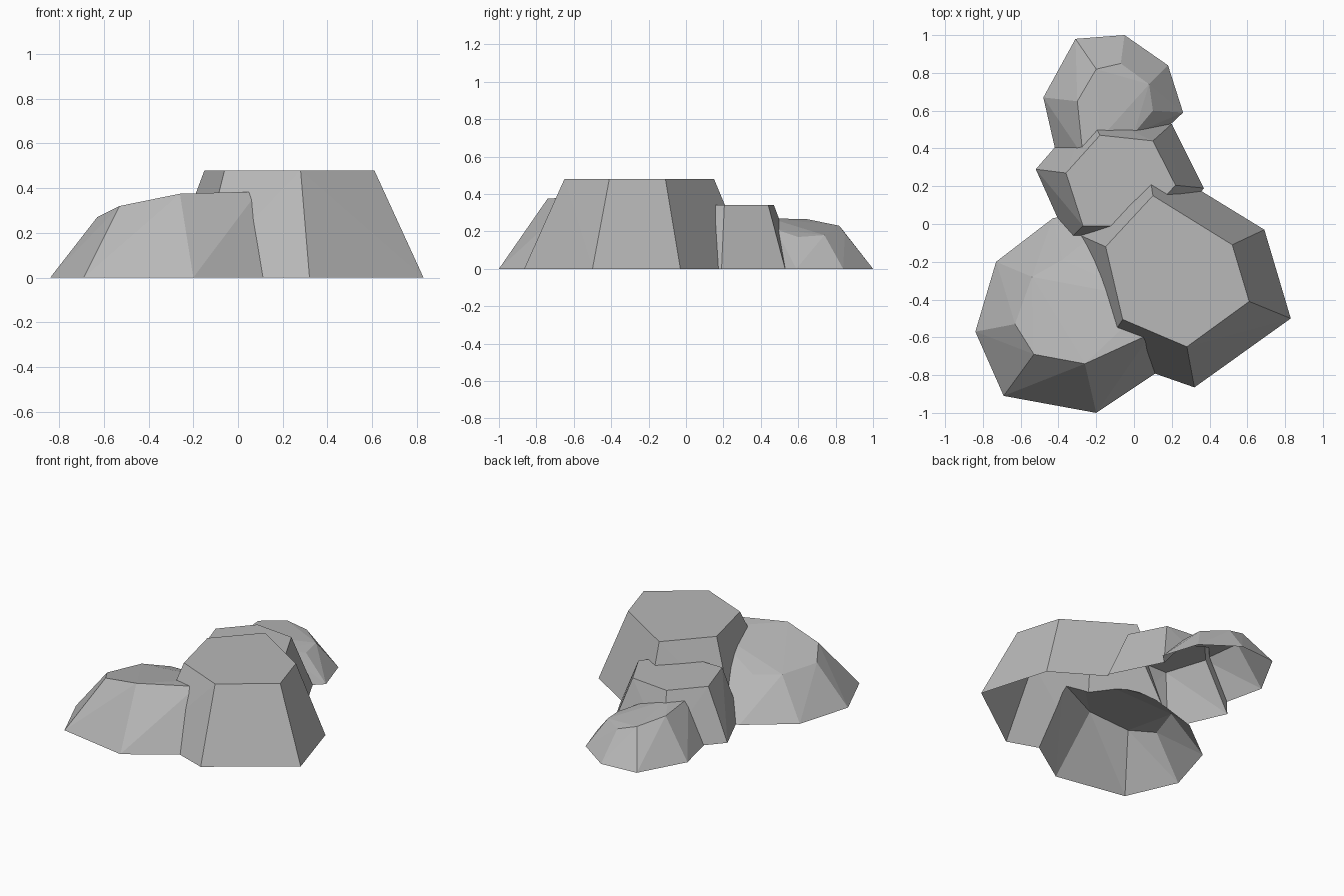
import bpy
import bmesh

default_cube = bpy.data.objects.get("Cube")
if default_cube:
    bpy.data.objects.remove(default_cube, do_unlink=True)

SKIRT = -0.1  # rocks reach below the ground before being trimmed


def make_material(name, rgb):
    mat = bpy.data.materials.new(name)
    mat.use_nodes = True
    colour = (*rgb, 1.0)
    mat.diffuse_color = colour
    shader = mat.node_tree.nodes["Principled BSDF"]
    shader.inputs["Base Color"].default_value = colour
    shader.inputs["Roughness"].default_value = 0.9
    return mat


def make_rock(name, rim, crown):
    """Convex boulder: ground outline (x, y) and upper corners (x, y, z)."""
    bm = bmesh.new()
    for x, y in rim:
        bm.verts.new((x, y, 0))
        bm.verts.new((x, y, SKIRT))
    for corner in crown:
        bm.verts.new(corner)
    bmesh.ops.convex_hull(bm, input=bm.verts)
    loose = [v for v in bm.verts if not v.link_faces]
    bmesh.ops.delete(bm, geom=loose, context='VERTS')
    bmesh.ops.recalc_face_normals(bm, faces=bm.faces)
    mesh = bpy.data.meshes.new(name)
    bm.to_mesh(mesh)
    bm.free()
    rock = bpy.data.objects.new(name, mesh)
    bpy.context.collection.objects.link(rock)
    return rock


def flat_crown(points, height):
    return [(x, y, height) for x, y in points]


stone = make_material("grey_stone", (0.48, 0.48, 0.48))

# Tall flat-topped boulder
tall_rock = make_rock(
    "tall_rock",
    rim=[(.83, -.50), (.32, -.865), (-.18, -.69), (-.22, -.41),
         (-.33, -.04), (.07, .35), (.69, -.03)],
    crown=flat_crown([(.61, -.41), (.28, -.65), (-.06, -.505), (-.06, -.38),
                      (-.15, -.12), (.10, .15), (.52, -.11)], .48))

# Wide boulder with a sloping top
wide_rock = make_rock(
    "wide_rock",
    rim=[(-.20, -1), (-.69, -.91), (-.84, -.57), (-.73, -.20),
         (-.43, .03), (0, .12), (.25, -.70)],
    crown=[(-.26, -.74, .375), (-.53, -.69, .32), (-.63, -.53, .27),
           (-.54, -.28, .26), (-.38, -.19, .25), (0, -.20, .26),
           (.10, -.40, .37), (.09, -.58, .385)])

# Middle flat-topped boulder
middle_rock = make_rock(
    "middle_rock",
    rim=[(.37, .19), (.20, .53), (-.25, .60), (-.52, .29),
         (-.35, -.09), (0, -.10), (.25, .02)],
    crown=flat_crown([(.22, .205), (.10, .44), (-.18, .47), (-.36, .27),
                      (-.27, -.01), (0, -.01), (.12, .10)], .34))

# Small boulder at the back, tilted toward its left
small_rock = make_rock(
    "small_rock",
    rim=[(-.05, 1), (-.31, .98), (-.48, .67), (-.40, .32),
         (.10, .44), (.26, .59), (.18, .84)],
    crown=[(-.20, .82, .23), (-.07, .85, .19), (.08, .74, .18),
           (.10, .60, .17), (0, .48, .21), (-.18, .45, .27),
           (-.27, .36, .27), (-.30, .65, .265)])

# Merge the boulders into one skin
others = [wide_rock, middle_rock, small_rock]
for other in others:
    union = tall_rock.modifiers.new("merge_" + other.name, 'BOOLEAN')
    union.operation = 'UNION'
    union.solver = 'EXACT'
    union.object = other
    other.hide_render = True

bpy.context.view_layer.update()
depsgraph = bpy.context.evaluated_depsgraph_get()
merged = bpy.data.meshes.new_from_object(tall_rock.evaluated_get(depsgraph))
merged.name = "rock_cluster"

# Trim at the ground, leaving the underside open
bm = bmesh.new()
bm.from_mesh(merged)
bmesh.ops.bisect_plane(bm, geom=bm.verts[:] + bm.edges[:] + bm.faces[:],
                       plane_co=(0, 0, 0), plane_no=(0, 0, 1),
                       dist=0.0005, clear_inner=True)
bmesh.ops.dissolve_limit(bm, angle_limit=0.01, verts=bm.verts, edges=bm.edges)
for face in bm.faces:
    face.smooth = False
    face.material_index = 0
bm.to_mesh(merged)
bm.free()

merged.materials.clear()
merged.materials.append(stone)
cluster = bpy.data.objects.new("rock_cluster", merged)
bpy.context.collection.objects.link(cluster)

for helper in [tall_rock] + others:
    bpy.data.objects.remove(helper, do_unlink=True)
